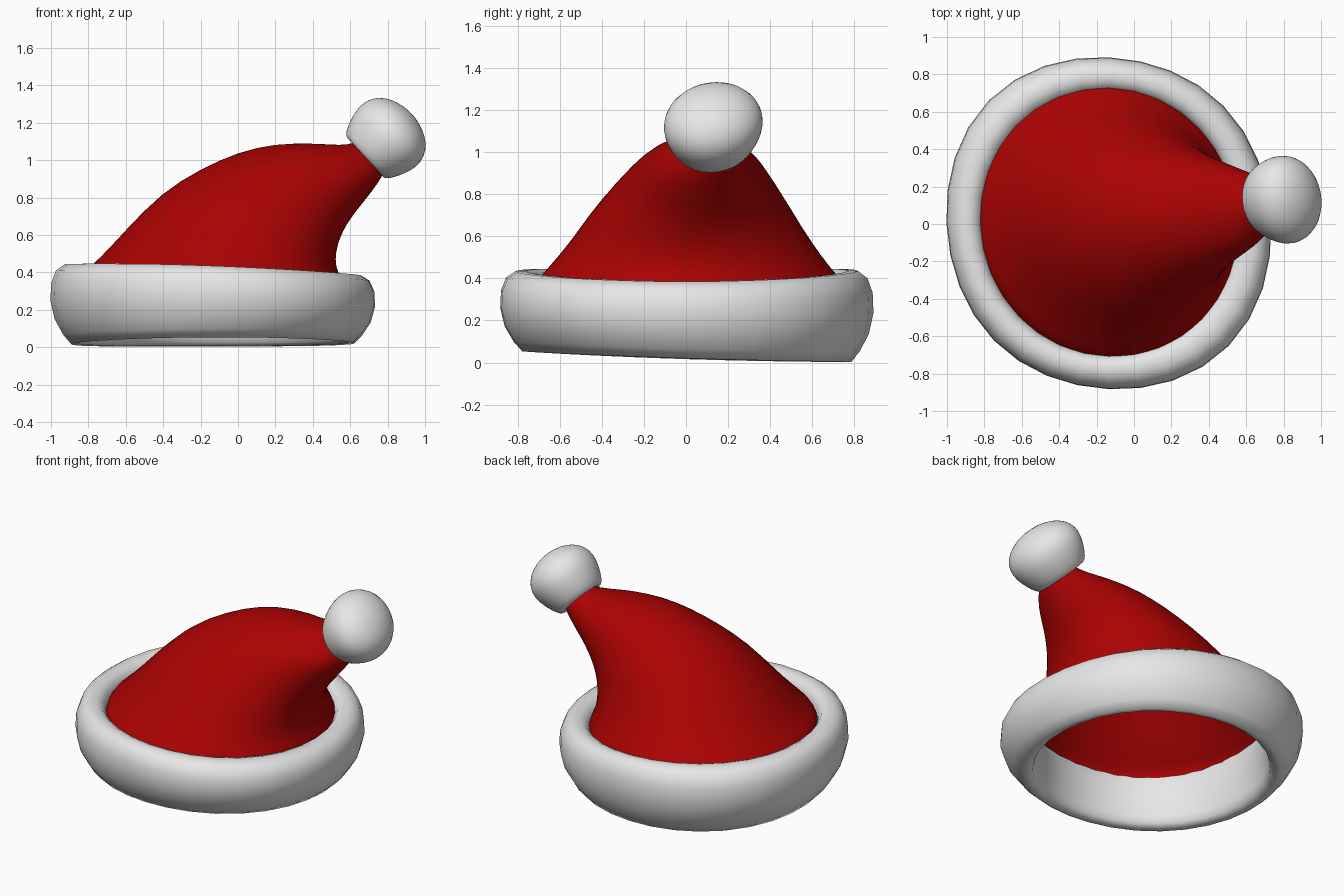
import bpy, bmesh, math
from mathutils import Vector

cube = bpy.data.objects.get("Cube")
if cube:
    bpy.data.objects.remove(cube, do_unlink=True)

SEG = 32


def material(name, colour):
    m = bpy.data.materials.new(name)
    m.use_nodes = True
    m.diffuse_color = (*colour, 1)
    bsdf = m.node_tree.nodes["Principled BSDF"]
    bsdf.inputs["Base Color"].default_value = (*colour, 1)
    bsdf.inputs["Roughness"].default_value = 0.8
    return m


def loft(name, rings, mat, closed=False, cap=False, subdivide=0):
    """Skin a list of rings; closed joins the last ring to the first."""
    bm = bmesh.new()
    loops = [[bm.verts.new(p) for p in ring] for ring in rings]
    pairs = list(zip(loops, loops[1:]))
    if closed:
        pairs.append((loops[-1], loops[0]))
    for a, b in pairs:
        for i in range(SEG):
            j = (i + 1) % SEG
            bm.faces.new((a[i], a[j], b[j], b[i]))
    if cap:
        bm.faces.new(loops[-1])
    bmesh.ops.recalc_face_normals(bm, faces=bm.faces)
    mesh = bpy.data.meshes.new(name)
    bm.to_mesh(mesh)
    bm.free()
    mesh.materials.append(mat)
    mesh.shade_smooth()
    obj = bpy.data.objects.new(name, mesh)
    bpy.context.collection.objects.link(obj)
    if subdivide:
        mod = obj.modifiers.new("Smooth", 'SUBSURF')
        mod.levels = mod.render_levels = subdivide
    return obj


ANGLES = [2 * math.pi * i / SEG for i in range(SEG)]
red = material("red felt", (0.41, 0.0007, 0.0007))
white = material("white fur", (0.8, 0.8, 0.8))

# Fur brim: section of (radius, height fraction) swept round, with wavy rims
section = [(.695, .05), (.722, .01), (.757, 0), (.80, .12), (.845, .31),
           (.868, .54), (.864, .76), (.838, .92), (.79, 1), (.74, 1),
           (.705, .96), (.685, .88), (.67, .7), (.674, .4), (.685, .17)]


def brim_point(r, h, a):
    c, s = math.cos(a), math.sin(a)
    # the outside is a little fuller along one diagonal
    twist = math.sin(2 * a)
    stretch = 1.022 + .1 * (.868 - r)
    r += .02 * (twist * twist - twist) * (r - .62) / .25
    low = .018 + .002 * c - .025 * s + .01 * s * s
    high = .415 - .03 * c + .02 * s * s
    return (-.135 + r * c, .004 + stretch * r * s, low + (high - low) * h)


loft("fur_brim", [[brim_point(r, h, a) for a in ANGLES] for r, h in section],
     white, closed=True)

# Felt cone bending to its left: outer x, z; inner x, z; front y, back y
spine = [(-.835, .375, .565, .33, -.725, .75),
         (-.825, .41, .555, .37, -.715, .745),
         (-.75, .465, .525, .43, -.66, .69),
         (-.61, .62, .525, .51, -.56, .60),
         (-.41, .83, .55, .59, -.455, .505),
         (-.2, .955, .58, .65, -.365, .44),
         (0, 1.045, .62, .71, -.285, .385),
         (.2, 1.09, .66, .76, -.22, .34),
         (.4, 1.09, .715, .83, -.15, .295),
         (.5, 1.083, .75, .88, -.095, .265),
         (.59, 1.08, .785, .935, -.03, .24),
         (.66, 1.11, .785, 1.01, .05, .21)]


def cone_ring(ux, uz, lx, lz, front, back):
    mid = Vector(((ux + lx) / 2, (front + back) / 2, (uz + lz) / 2))
    along = Vector(((lx - ux) / 2, 0, (lz - uz) / 2))
    across = Vector((0, (back - front) / 2, 0))
    # same diagonal fullness as the brim
    return [mid + (along * math.cos(a) + across * math.sin(a))
            * (1 - .025 * math.sin(2 * a)) for a in ANGLES]


loft("felt_cone", [cone_ring(*row) for row in spine], red, subdivide=1)

# Fur ball on the tip, slightly oval: (distance along axis, radius)
axis = Vector((.74, 0, .67)).normalized()
side = axis.cross(Vector((-.31, .9, .31))).normalized()
wide = side.cross(axis) * 1.06
side *= .95
base = Vector((.675, .13, 1.012))
ball = [(.02, .1), (0, .143), (.012, .167), (.045, .188), (.1, .213),
        (.175, .233), (.245, .218), (.3, .17), (.334, .1), (.347, .03)]
loft("fur_ball", [[base + axis * t + (side * math.cos(a) + wide * math.sin(a)) * r
                   for a in ANGLES] for t, r in ball], white, cap=True, subdivide=1)
